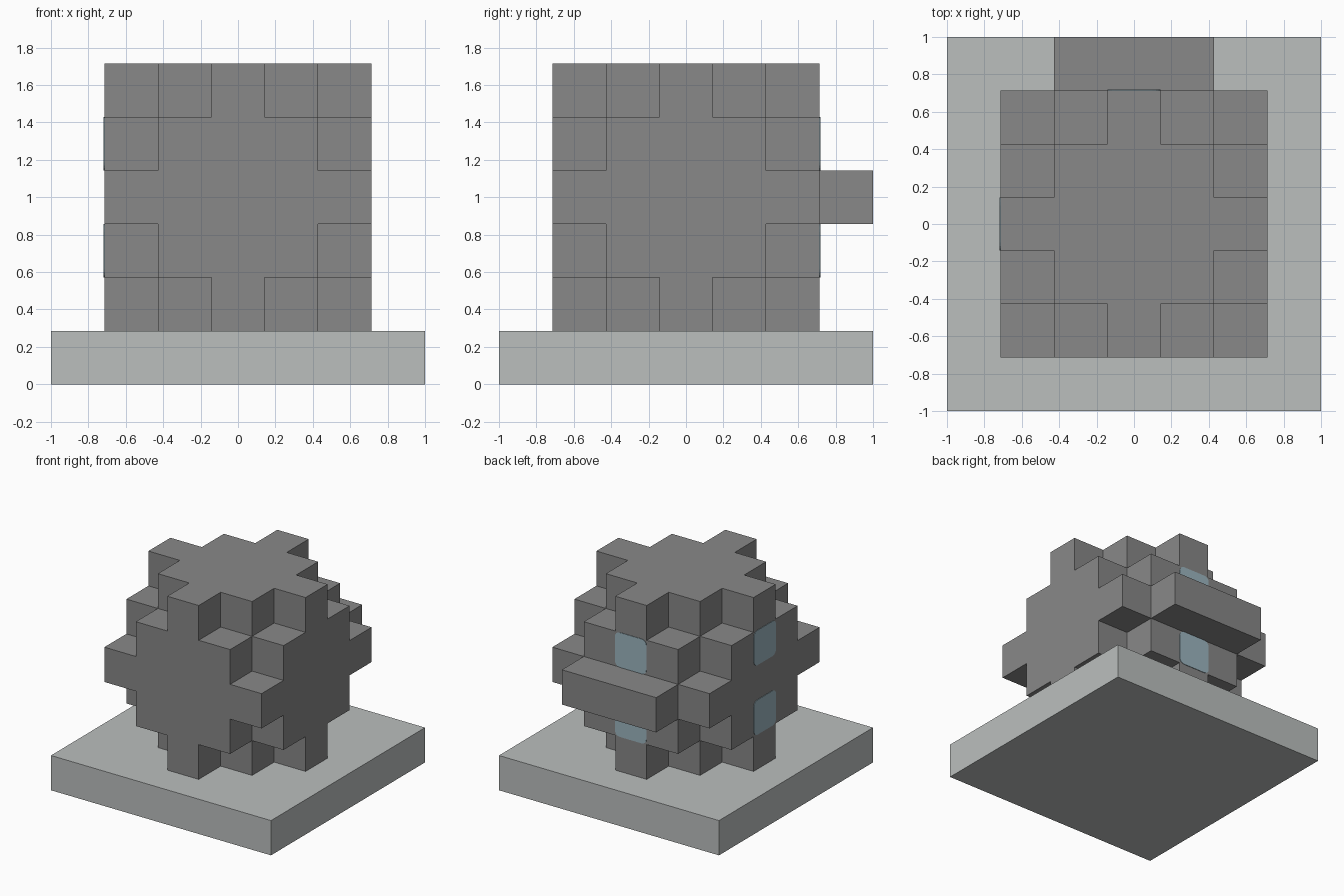
import bpy
import bmesh
from itertools import product
from mathutils import Vector

U = 2 / 7                       # one block
CENTRE = Vector((0, 0, 3.5))    # middle of the ball, in blocks

cube = bpy.data.objects.get("Cube")
if cube:
    bpy.data.objects.remove(cube, do_unlink=True)


def material(name, r, g, b):
    m = bpy.data.materials.new(name)
    m.use_nodes = True
    m.diffuse_color = (r, g, b, 1)
    m.node_tree.nodes["Principled BSDF"].inputs["Base Color"].default_value = (r, g, b, 1)
    return m


stone = material("dark stone", 0.246, 0.246, 0.246)
slab = material("pale stone", 0.497, 0.521, 0.515)
glass = material("blue glass", 0.33, 0.46, 0.52)


def add_object(name, bm, mat):
    mesh = bpy.data.meshes.new(name)
    bm.to_mesh(mesh)
    bm.free()
    mesh.materials.append(mat)
    obj = bpy.data.objects.new(name, mesh)
    bpy.context.collection.objects.link(obj)
    return obj


def box(name, centre, size, mat, round_axis=None):
    """Box in block units; optionally round the corners around one axis."""
    bm = bmesh.new()
    bmesh.ops.create_cube(bm, size=1)
    bmesh.ops.scale(bm, vec=Vector(size) * U, verts=bm.verts)
    if round_axis is not None:
        edges = [e for e in bm.edges
                 if abs((e.verts[0].co - e.verts[1].co).normalized()[round_axis]) > 0.9]
        bmesh.ops.bevel(bm, geom=edges, offset=0.15 * U, offset_type='OFFSET',
                        segments=4, profile=0.5, affect='EDGES')
    bmesh.ops.translate(bm, vec=Vector(centre) * U, verts=bm.verts)
    return add_object(name, bm, mat)


# Stepped block ball: outer faces of every cell in a truncated diamond
cells = {c for c in product(range(-2, 3), repeat=3) if sum(map(abs, c)) <= 4}
bm = bmesh.new()
for cell in cells:
    for axis, sign in product(range(3), (-1, 1)):
        n = Vector((0, 0, 0))
        n[axis] = sign
        if tuple(int(a + b) for a, b in zip(cell, n)) in cells:
            continue
        u = Vector((0, 0, 0))
        u[(axis + 1) % 3] = 1
        v = n.cross(u)
        mid = Vector(cell) + CENTRE + n / 2
        corners = [mid + (s * u + t * v) / 2
                   for s, t in ((-1, -1), (1, -1), (1, 1), (-1, 1))]
        bm.faces.new([bm.verts.new(p * U) for p in corners])
bmesh.ops.remove_doubles(bm, verts=bm.verts, dist=0.001)
bmesh.ops.dissolve_limit(bm, angle_limit=0.01, verts=bm.verts, edges=bm.edges)
add_object("block_ball", bm, stone)

# Base slab and the ledge on the back
box("base_slab", (0, 0, 0.5), (7, 7, 1), slab)
box("back_ledge", CENTRE + Vector((0, 3, 0)), (3, 1, 1), stone)

# Rounded window panes above and below the middle, on the back and one side
for label, k in (("upper", 1), ("lower", -1)):
    box("back_window_" + label, CENTRE + Vector((0, 2.5, k)), (1, 0.03, 1), glass, 1)
    box("side_window_" + label, CENTRE + Vector((-2.5, 0, k)), (0.03, 1, 1), glass, 0)
